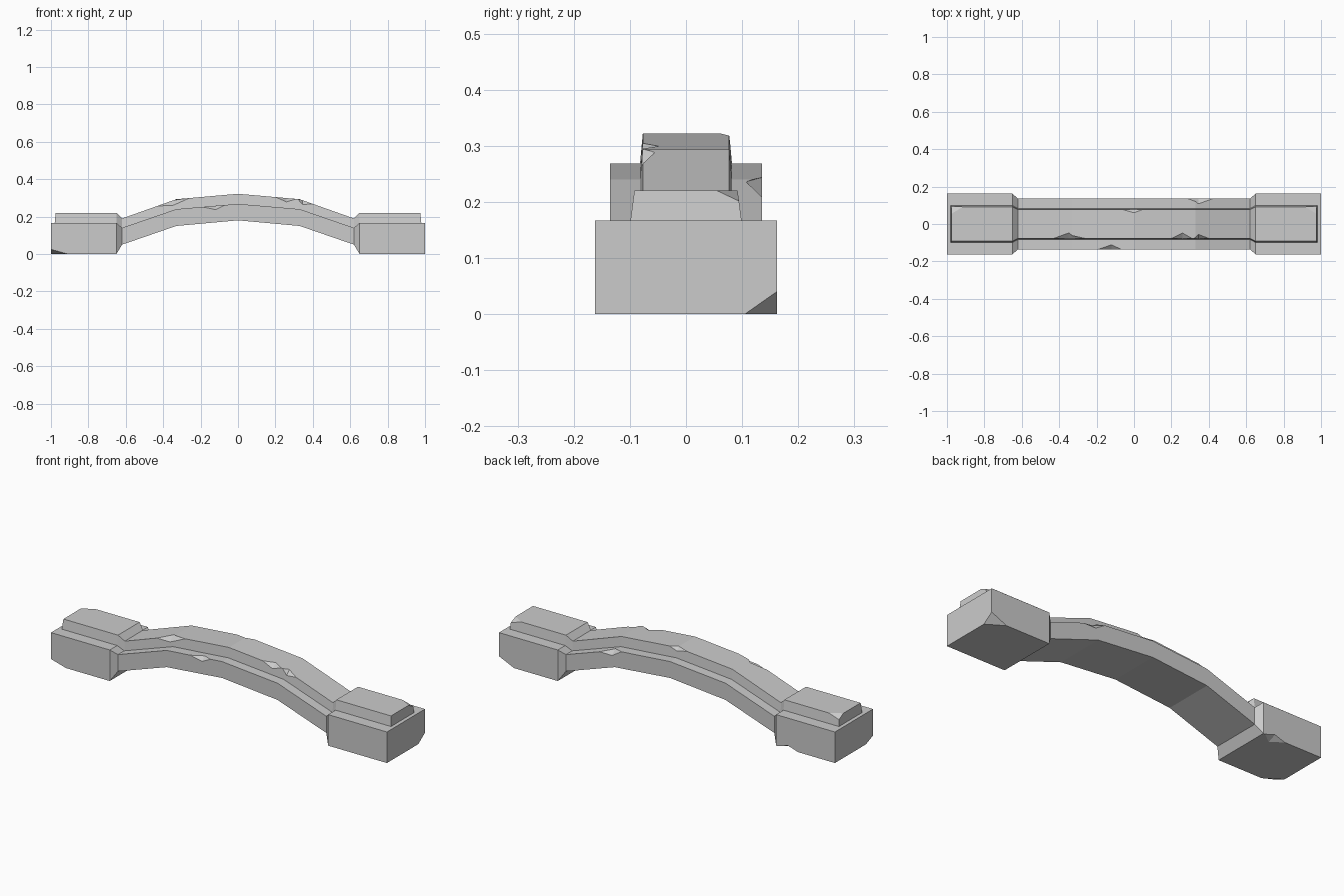
import bpy, bmesh
from mathutils import Vector

if "Cube" in bpy.data.objects:
    bpy.data.objects.remove(bpy.data.objects["Cube"])

# Stations from the middle outwards: x, bottom z, top z, bottom half width, top half width
ROAD = [(0, .18, .268, .135, .135), (.33, .15, .24, .135, .135),
        (.62, .05, .14, .135, .135), (.65, 0, .167, .162, .162), (1, 0, .167, .162, .162)]
RIDGE = [(0, .268, .322, .082, .077), (.33, .24, .293, .082, .077),
         (.62, .14, .19, .082, .077), (.65, .167, .22, .099, .092), (.98, .167, .22, .099, .092)]


def loft(name, half, end_slope=0):
    stations = [(-s[0], *s[1:]) for s in half[:0:-1]] + half
    bm = bmesh.new()
    rings = [[bm.verts.new(p) for p in ((x, -w0, z0), (x, w0, z0), (x, w1, z1), (x, -w1, z1))]
             for x, z0, z1, w0, w1 in stations]
    for r, s in zip(rings, rings[1:]):
        for i in range(4):
            j = (i + 1) % 4
            bm.faces.new((r[i], r[j], s[j], s[i]))
    bm.faces.new(rings[0])
    bm.faces.new(rings[-1])
    for v in rings[0][2:]:
        v.co.x += end_slope
    for v in rings[-1][2:]:
        v.co.x -= end_slope
    bmesh.ops.recalc_face_normals(bm, faces=bm.faces)
    return to_object(name, bm)


def to_object(name, bm):
    me = bpy.data.meshes.new(name)
    bm.to_mesh(me)
    bm.free()
    ob = bpy.data.objects.new(name, me)
    bpy.context.collection.objects.link(ob)
    return ob


def cut(ob, points):
    """Remove the convex hull of the points from the object."""
    bm = bmesh.new()
    for p in points:
        bm.verts.new(p)
    bmesh.ops.convex_hull(bm, input=bm.verts)
    bmesh.ops.recalc_face_normals(bm, faces=bm.faces)
    cutter = to_object("chip_cutter", bm)
    cutter.hide_render = True
    mod = ob.modifiers.new("chip", 'BOOLEAN')
    mod.operation, mod.solver, mod.object = 'DIFFERENCE', 'EXACT', cutter
    bpy.context.view_layer.objects.active = ob
    bpy.ops.object.modifier_apply(modifier=mod.name)
    bpy.data.objects.remove(cutter)


def top_z(half, x):
    x = abs(x)
    for a, b in zip(half, half[1:]):
        if x <= b[0]:
            return a[2] + (b[2] - a[2]) * (x - a[0]) / (b[0] - a[0])


def edge_chip(ob, half, side, x0, xm, x1, inward, down):
    """Diamond chip on a long upper edge of the arch."""
    w, z = half[0][4], top_z(half, xm)
    e = .004
    cut(ob, [(x0, side * w, top_z(half, x0)), (x1, side * w, top_z(half, x1)),
             (xm, side * (w - inward), z + .001), (xm, side * (w + e), z - down),
             (xm, side * (w + .02), z + .02)])


def corner_chip(ob, corner, dx, dy, dz):
    """Slanted cut across a block corner; offsets point into the block."""
    c = Vector(corner)
    d = Vector((dx, dy, dz))
    tips = [c + Vector([d[i] if i == k else -d[i] * .0 for i in range(3)]) for k in range(3)]
    n = (tips[1] - tips[0]).cross(tips[2] - tips[0])
    mid = sum(tips, Vector()) / 3
    big = [mid + (t - mid) * 3 for t in tips]
    n = n.normalized() * (1 if n.dot(c - mid) > 0 else -1)
    cut(ob, big + [mid + n * .3])


# Lower arch with end blocks
arch = loft("arch_and_end_blocks", ROAD)
corner_chip(arch, (1, .162, 0), -.09, -.057, .04)
corner_chip(arch, (-1, -.162, 0), .09, -.0 + .06, .025)
edge_chip(arch, ROAD, -1, -.19, -.12, -.07, .025, .024)
edge_chip(arch, ROAD, 1, .29, .345, .42, .028, .03)
# Notch under the back edge of the left block
cut(arch, [(-.66, .162, 0), (-.78, .162, 0), (-.72, .115, -.001), (-.72, .164, .02), (-.72, .18, -.02)])

# Raised ridge with end caps
ridge = loft("raised_ridge", RIDGE, .005)
for sx, sy in ((1, 1), (-1, 1)):
    corner_chip(ridge, (sx * .975, sy * .092, .22), -sx * .06, -sy * .037, -.017)
edge_chip(ridge, RIDGE, -1, -.43, -.35, -.26, .03, .028)
edge_chip(ridge, RIDGE, -1, .2, .26, .31, .03, .022)
edge_chip(ridge, RIDGE, -1, .32, .345, .4, .022, .025)
edge_chip(ridge, RIDGE, 1, -.06, 0, .045, .018, .02)
